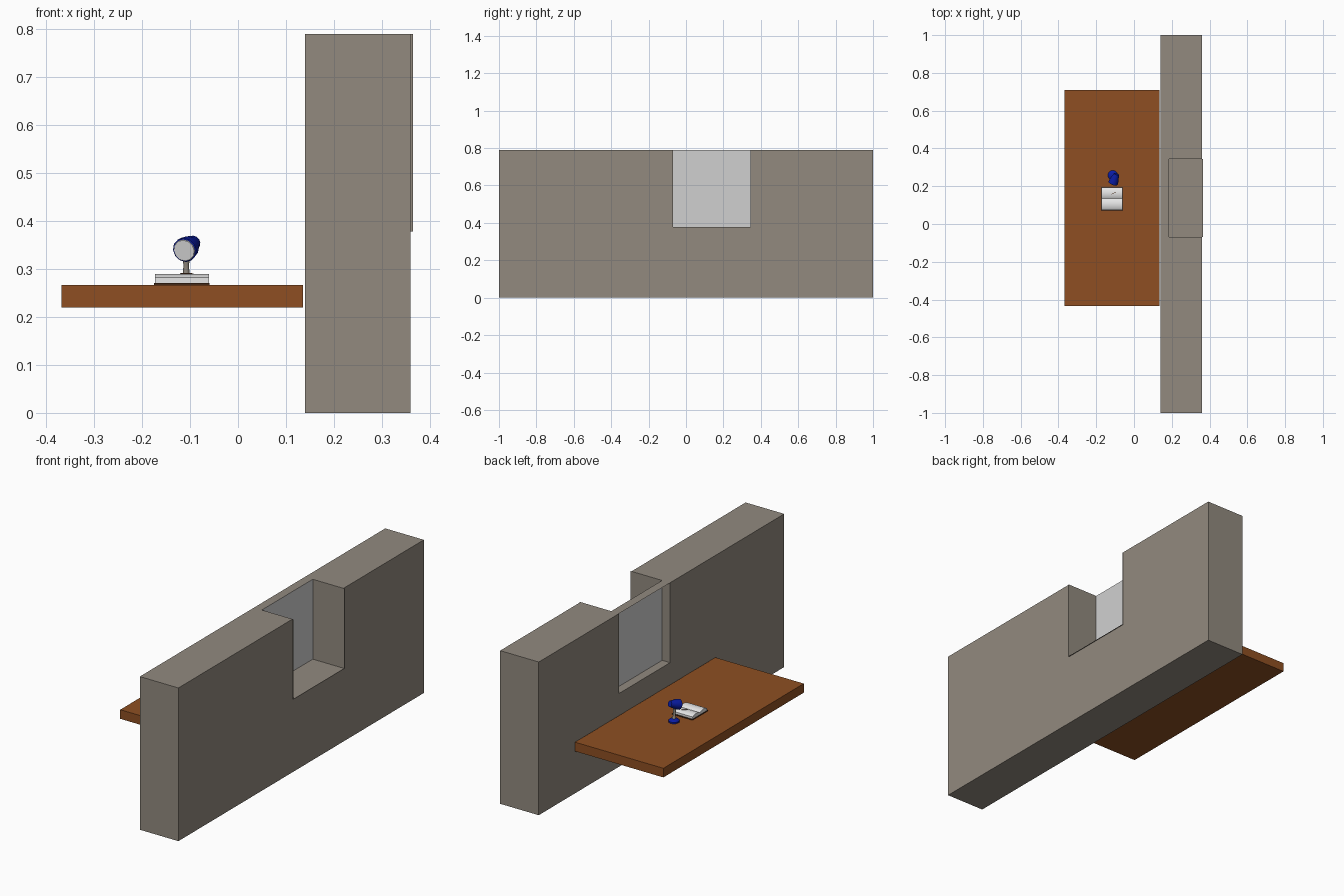
import bpy, bmesh, math
from mathutils import Vector

if "Cube" in bpy.data.objects:
    bpy.data.objects.remove(bpy.data.objects["Cube"])


def material(name, rgb):
    lin = [((c / 255 + 0.055) / 1.055) ** 2.4 if c > 10 else c / 255 / 12.92 for c in rgb]
    m = bpy.data.materials.new(name)
    m.diffuse_color = (*lin, 1)
    m.use_nodes = True
    m.node_tree.nodes["Principled BSDF"].inputs["Base Color"].default_value = m.diffuse_color
    return m


STONE = material("wall_stone", (146, 138, 127))
PANE = material("window_grey", (208, 208, 208))
WOOD = material("desk_wood", (142, 79, 34))
PAPER = material("paper_white", (235, 235, 235))
COVER = material("cover_brown", (70, 42, 24))
BLUE = material("lamp_blue", (10, 28, 165))


def make(name, verts, faces, *mats):
    me = bpy.data.meshes.new(name)
    me.from_pydata(verts, [], faces)
    ob = bpy.data.objects.new(name, me)
    bpy.context.collection.objects.link(ob)
    for m in mats:
        me.materials.append(m)
    return ob


def extrude_x(name, profile, x0, x1, mat, smooth=False):
    """Solid from a closed y-z outline (counter-clockwise seen from +x)."""
    n = len(profile)
    verts = [(x, y, z) for x in (x0, x1) for y, z in profile]
    faces = [tuple(reversed(range(n))), tuple(range(n, 2 * n))]
    faces += [(i, (i + 1) % n, n + (i + 1) % n, n + i) for i in range(n)]
    ob = make(name, verts, faces, mat)
    if smooth:
        smooth_angle(ob)
    return ob


def smooth_angle(ob):
    bpy.ops.object.select_all(action='DESELECT')
    ob.select_set(True)
    bpy.context.view_layer.objects.active = ob
    bpy.ops.object.shade_smooth_by_angle(angle=math.radians(40))


def box(name, x0, x1, y0, y1, z0, z1, mat):
    return extrude_x(name, [(y0, z0), (y1, z0), (y1, z1), (y0, z1)], x0, x1, mat)


def lathe(name, rings, origin, axis, mats, sides=16, cap_mat=0):
    """Solid of revolution from (radius, height) rings along an axis."""
    q = Vector(axis).to_track_quat('Z', 'Y')
    o = Vector(origin)
    verts, faces = [], []
    for r, h in rings:
        for i in range(sides):
            a = 2 * math.pi * i / sides
            verts.append(o + q @ Vector((r * math.cos(a), r * math.sin(a), h)))
    for k in range(len(rings) - 1):
        for i in range(sides):
            j = (i + 1) % sides
            faces.append((k * sides + i, k * sides + j,
                          (k + 1) * sides + j, (k + 1) * sides + i))
    faces.append(tuple(reversed(range(sides))))
    top = (len(rings) - 1) * sides
    faces.append(tuple(range(top, top + sides)))
    ob = make(name, verts, faces, *mats)
    ob.data.polygons[len(faces) - 2].material_index = cap_mat
    smooth_angle(ob)
    return ob


# Wall with a window notch open at the top
XI, XO, H = 0.14, 0.36, 0.79
WY0, WY1, WZ, XP = -0.07, 0.345, 0.378, 0.185
extrude_x("wall", [(-1, 0), (1, 0), (1, H), (WY1, H), (WY1, WZ),
                   (WY0, WZ), (WY0, H), (-1, H)], XI, XO, STONE)

# Window pane and thin lintel over the inner reveal
make("window_pane", [(XP, WY0, WZ), (XP, WY1, WZ), (XP, WY1, H), (XP, WY0, H)],
     [(0, 1, 2, 3)], PANE)
make("window_lintel", [(XI, WY0, H), (XP, WY0, H), (XP, WY1, H), (XI, WY1, H)],
     [(0, 1, 2, 3)], STONE)

# Lip of the recess standing just proud of the outer face
lip = [(WY0, H), (WY0, WZ), (WY1, WZ), (WY1, H)]
make("window_lip", [(x, y, z) for x in (XO, 0.365) for y, z in lip],
     [(i, i + 1, i + 5, i + 4) for i in range(3)], STONE)

# Desk top
box("desk", -0.368, 0.136, -0.434, 0.71, 0.22, 0.267, WOOD)

# Open book: cover and two curved page blocks
box("book_cover", -0.175, -0.059, 0.07, 0.197, 0.267, 0.271, COVER)
mid, half = 0.134, 0.059
for side, name in ((-1, "book_pages_left"), (1, "book_pages_right")):
    top = []
    for i in range(13):
        t = i / 12
        z = 0.274 + 0.016 * math.sin(math.pi * min(1, 0.1 + 0.8 * t)) ** 0.6
        top.append((mid + side * half * t, z))
    outline = top + [(mid + side * half, 0.271), (mid, 0.271)]
    if side > 0:
        outline.reverse()
    extrude_x(name, outline, -0.173, -0.061, PAPER, smooth=True)

# Pencil lying on the page
q = lathe("pencil", [(0.0015, 0), (0.0015, 0.026), (0.0004, 0.03)],
          (-0.12, 0.157, 0.29), (0.9, 0.45, 0), [COVER], sides=6)

# Desk lamp: base, stem, tilted shade with a white opening
lathe("lamp_base", [(0.026, 0), (0.026, 0.007), (0.021, 0.012), (0.008, 0.015)],
      (-0.112, 0.258, 0.267), (0, 0, 1), [BLUE], sides=20)
lathe("lamp_stem", [(0.010, 0), (0.0065, 0.012), (0.006, 0.03), (0.008, 0.048)],
      (-0.108, 0.252, 0.28), (0, -0.12, 1), [STONE], sides=12)
lathe("lamp_shade", [(0.022, 0), (0.026, 0.002), (0.024, 0.022),
                     (0.018, 0.042), (0.015, 0.056)],
      (-0.112, 0.214, 0.339), (0.33, 0.85, 0.28), [BLUE, PAPER], sides=12, cap_mat=1)
lathe("lamp_bulb_face", [(0.0225, 0), (0.0235, 0.002)],
      (-0.1125, 0.2128, 0.3386), (0.33, 0.85, 0.28), [PAPER], sides=12)
